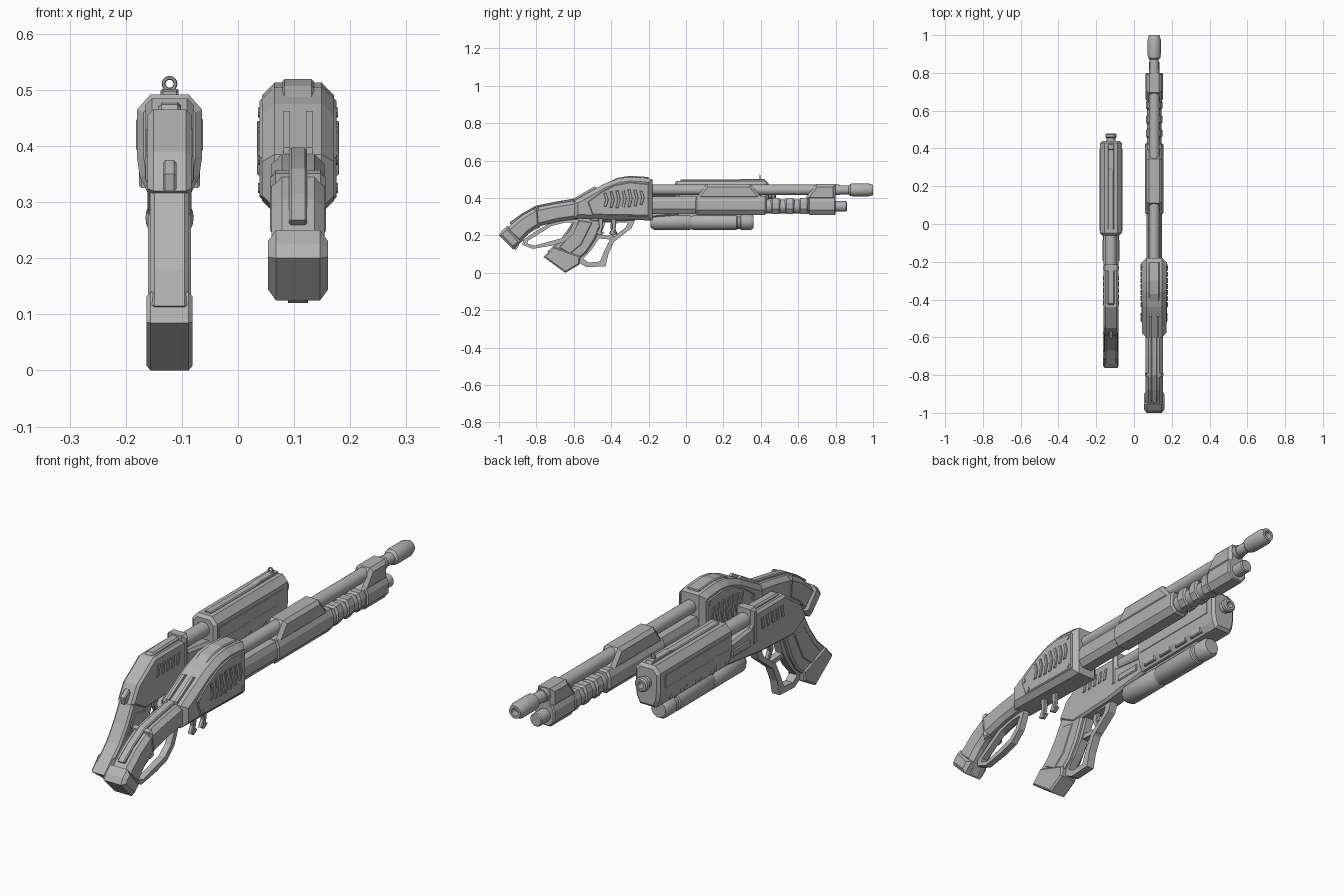
import bpy, bmesh, math

if "Cube" in bpy.data.objects:
    bpy.data.objects.remove(bpy.data.objects["Cube"], do_unlink=True)

grey = bpy.data.materials.new("plain_grey")
grey.use_nodes = True
grey.diffuse_color = (0.45, 0.45, 0.45, 1)
grey.node_tree.nodes["Principled BSDF"].inputs["Base Color"].default_value = grey.diffuse_color

LONG, SHORT = 0.107, -0.122     # centre lines of the long gun and the pistol


def finish(name, bm, smooth=False):
    bmesh.ops.recalc_face_normals(bm, faces=bm.faces)
    mesh = bpy.data.meshes.new(name)
    bm.to_mesh(mesh)
    bm.free()
    mesh.materials.append(grey)
    ob = bpy.data.objects.new(name, mesh)
    bpy.context.collection.objects.link(ob)
    if smooth:
        bpy.ops.object.select_all(action='DESELECT')
        ob.select_set(True)
        bpy.context.view_layer.objects.active = ob
        bpy.ops.object.shade_smooth_by_angle(angle=math.radians(35))
    return ob


def plate(name, pts, x, half, bevel=0.0):
    """Side profile (y, z) extruded across x, with chamfered rims."""
    bm = bmesh.new()
    a = [bm.verts.new((x - half, y, z)) for y, z in pts]
    b = [bm.verts.new((x + half, y, z)) for y, z in pts]
    caps = [bm.faces.new(a), bm.faces.new(b[::-1])]
    n = len(pts)
    for i in range(n):
        j = (i + 1) % n
        bm.faces.new((a[i], b[i], b[j], a[j]))
    bmesh.ops.recalc_face_normals(bm, faces=bm.faces)
    if bevel:
        rim = [e for f in caps for e in f.edges]
        bmesh.ops.bevel(bm, geom=rim, offset=bevel, segments=1, affect='EDGES', clamp_overlap=True)
    return finish(name, bm)


def bar(name, section, x, y0, y1, bevel=0.0):
    """Half cross-section (dx, z), mirrored and extruded along y."""
    pts = section + [(-dx, z) for dx, z in section[::-1]]
    bm = bmesh.new()
    a = [bm.verts.new((x + dx, y0, z)) for dx, z in pts]
    b = [bm.verts.new((x + dx, y1, z)) for dx, z in pts]
    caps = [bm.faces.new(a), bm.faces.new(b[::-1])]
    n = len(pts)
    for i in range(n):
        j = (i + 1) % n
        bm.faces.new((a[i], b[i], b[j], a[j]))
    bmesh.ops.recalc_face_normals(bm, faces=bm.faces)
    if bevel:
        rim = [e for f in caps for e in f.edges]
        bmesh.ops.bevel(bm, geom=rim, offset=bevel, segments=1, affect='EDGES', clamp_overlap=True)
    return finish(name, bm)


def loop(name, outer, inner, x, half):
    """Flat closed hoop between two matching outlines."""
    bm = bmesh.new()
    rows = [[bm.verts.new((x + s * half, y, z)) for y, z in pts]
            for s, pts in ((-1, outer), (1, outer), (1, inner), (-1, inner))]
    n = len(outer)
    for r in range(4):
        p, q = rows[r], rows[(r + 1) % 4]
        for i in range(n):
            j = (i + 1) % n
            bm.faces.new((p[i], p[j], q[j], q[i]))
    return finish(name, bm)


def lathe(name, x, z, profile, sides=24):
    """Round part along y from (y, radius) pairs."""
    bm = bmesh.new()
    rings = [[bm.verts.new((x + r * math.cos(k * math.tau / sides), y,
                            z + r * math.sin(k * math.tau / sides))) for k in range(sides)]
             for y, r in profile]
    for p, q in zip(rings, rings[1:]):
        for i in range(sides):
            j = (i + 1) % sides
            bm.faces.new((p[i], p[j], q[j], q[i]))
    bm.faces.new(rings[0])
    bm.faces.new(rings[-1])
    return finish(name, bm, True)


def box(y0, y1, z0, z1):
    return [(y0, z0), (y1, z0), (y1, z1), (y0, z1)]


def bolt(name, y, z, x, half, r):
    pts = [(y + r * math.cos(k * math.tau / 8), z + r * math.sin(k * math.tau / 8)) for k in range(8)]
    plate(name, pts, x, half)


# ---- long gun: receiver with side panels, grille ribs and bolts
plate("receiver", [(-.6, .29), (-.18, .28), (-.18, .5), (-.22, .508), (-.3, .513), (-.36, .505),
                   (-.44, .475), (-.52, .43), (-.6, .385)], LONG, .064, .022)
plate("receiver_panel", [(-.5, .31), (-.2, .305), (-.2, .475), (-.3, .485), (-.38, .47),
                         (-.45, .435), (-.525, .38)], LONG, .0685, .004)
for i in range(7):
    y = -.44 + i * .032
    h = .036 + .012 * math.sin(i * math.pi / 6)
    c = .39 + .002 * i
    plate("grille_rib", [(y, c - h), (y + .014, c - h), (y + .026, c), (y + .014, c + h),
                         (y, c + h), (y + .01, c)], LONG, .073, .002)
for y, z in ((-.505, .375), (-.22, .325), (-.22, .46), (-.48, .325)):
    bolt("panel_bolt", y, z, LONG, .0715, .009)
plate("receiver_top_rail", [(-.44, .47), (-.3, .508), (-.2, .5), (-.2, .512), (-.3, .519),
                            (-.37, .507)], LONG, .028, .004)
for s in (-1, 1):
    plate("rear_notch_rib", [(-.6, .38), (-.47, .45), (-.49, .462), (-.6, .397)],
          LONG + s * .02, .006)

# stock, spine and butt
plate("stock", [(-.57, .29), (-.68, .275), (-.78, .25), (-.84, .21), (-.89, .155), (-.97, .23),
                (-.88, .305), (-.8, .35), (-.7, .37), (-.57, .39)], LONG, .047, .018)
plate("stock_spine", [(-.6, .38), (-.7, .36), (-.8, .34), (-.93, .255), (-.945, .268),
                      (-.88, .315), (-.8, .36), (-.7, .38), (-.6, .397)], LONG, .016, .004)
plate("stock_band", [(-.8, .235), (-.78, .243), (-.79, .357), (-.81, .351)], LONG, .05, .014)
plate("butt_cap", [(-.88, .165), (-.925, .125), (-1, .2), (-.985, .225), (-.955, .25)],
      LONG, .0535, .014)
plate("butt_foot", [(-.93, .135), (-.91, .12), (-.89, .15)], LONG, .018)

# lever loop with finger waves, and the two hooks ahead of it
loop("lever_loop",
     [(-.57, .285), (-.6, .21), (-.65, .165), (-.72, .145), (-.82, .128), (-.875, .15),
      (-.87, .175), (-.8, .225), (-.72, .27), (-.65, .285)],
     [(-.6, .27), (-.625, .22), (-.665, .185), (-.72, .17), (-.81, .145), (-.85, .157),
      (-.845, .172), (-.79, .205), (-.72, .25), (-.65, .268)], LONG, .014)
for y in (-.47, -.4):
    plate("trigger_hook", [(y, .29), (y + .005, .24), (y - .012, .21), (y + .01, .198),
                           (y + .035, .215), (y + .018, .216), (y + .027, .25), (y + .025, .29)],
          LONG, .009, .003)

# barrel, muzzle and magazine tube
lathe("barrel", LONG, .443, [(-.2, .028), (.82, .028)])
lathe("muzzle", LONG, .443, [(.78, .024), (.87, .024), (.88, .033), (.9, .035), (.975, .035),
                             (1, .027), (1, .016), (.97, .016)])
lathe("magazine_tube", LONG, .355, [(-.2, .038), (.79, .038), (.79, .028), (.855, .028), (.86, .024)])


# fore-end sections, grip rings and raised clamps
def fore(w, low, high):
    return [(w * .55, low), (w, low + .027), (w, high - .025), (w * .75, high)]


bar("fore_end_rear", fore(.042, .315, .408), LONG, -.19, .06)
bar("fore_end_middle", fore(.048, .31, .41), LONG, .05, .43, .008)
for i in range(3):
    y = .455 + i * .075
    bar("grip_ring", fore(.043, .315, .4), LONG, y, y + .05, .008)
bar("fore_end_front", fore(.046, .31, .405), LONG, .655, .8, .005)
plate("barrel_clamp", [(.05, .395), (.41, .395), (.345, .474), (.11, .474)], LONG, .042, .014)
plate("front_clamp", [(.63, .39), (.8, .39), (.8, .474), (.695, .474)], LONG, .04, .014)

# ---- pistol: barrel shroud with panels and vents
shroud = [(.038, .315), (.053, .345), (.058, .38), (.058, .465), (.034, .492)]
bar("shroud", shroud, SHORT, -.06, .44, .012)
plate("shroud_panel", box(-.04, .4, .39, .45), SHORT, .06, .004)
for i in range(4):
    plate("shroud_vent", box(i * .1 - .02, i * .1 + .05, .325, .36), SHORT, .054, .004)
plate("shroud_top_strip", box(-.03, .3, .485, .498), SHORT, .016, .004)
lathe("pistol_muzzle", SHORT, .42, [(.42, .024), (.455, .024), (.46, .03), (.475, .03),
                                    (.48, .024), (.48, .014), (.45, .014)])
lathe("pistol_barrel", SHORT, .435, [(-.25, .03), (-.05, .03)])

# ring sight
plate("sight_base", [(.24, .49), (.43, .485), (.42, .502), (.3, .502)], SHORT, .016, .003)
bpy.ops.mesh.primitive_torus_add(location=(SHORT, .395, .511), rotation=(math.pi / 2, 0, 0),
                                 major_radius=.0105, minor_radius=.0035,
                                 major_segments=16, minor_segments=6)
ring = bpy.context.object
ring.name = "sight_ring"
ring.data.materials.append(grey)

# tube under the barrel
lathe("under_tube", SHORT, .272, [(-.19, .03), (-.17, .043), (.02, .043), (.025, .04), (.035, .04),
                                  (.04, .043), (.27, .043), (.275, .038), (.29, .038),
                                  (.295, .043), (.345, .043), (.36, .034)])
plate("tube_mount", box(-.16, .3, .29, .33), SHORT, .026)

# frame, slide and rear sight
plate("frame", [(-.04, .31), (-.04, .39), (-.21, .41), (-.23, .465), (-.44, .465), (-.55, .39),
                (-.59, .32), (-.5, .27), (-.28, .28)], SHORT, .039, .01)
plate("slide_collar", box(-.25, -.215, .33, .485), SHORT, .043, .012)
plate("slide_ridge", [(-.45, .44), (-.24, .44), (-.24, .478), (-.42, .474)], SHORT, .02, .006)
for i in range(5):
    y = -.43 + i * .033
    plate("slide_serration", [(y, .38), (y + .016, .38), (y + .024, .43), (y + .008, .43)],
          SHORT, .043, .002)
plate("hammer", [(-.55, .33), (-.6, .32), (-.605, .35), (-.57, .375)], SHORT, .012, .004)
plate("side_lever", box(-.2, -.08, .335, .365), SHORT, .044, .004)

# grip, butt and inlay
plate("grip", [(-.43, .31), (-.5, .38), (-.56, .36), (-.62, .25), (-.67, .18), (-.74, .115),
               (-.6, .05), (-.53, .11), (-.485, .18), (-.46, .24)], SHORT, .035, .008)
plate("grip_inlay", [(-.5, .27), (-.57, .28), (-.63, .19), (-.68, .135), (-.62, .1),
                     (-.56, .15)], SHORT, .038, .004)
plate("grip_butt", [(-.71, .14), (-.762, .085), (-.645, 0), (-.57, .045), (-.565, .09)],
      SHORT, .041, .007)

# trigger guard and triggers
loop("trigger_guard",
     [(-.27, .29), (-.29, .24), (-.385, .165), (-.415, .1), (-.43, .035), (-.53, .03),
      (-.585, .06), (-.52, .13), (-.48, .2), (-.45, .29)],
     [(-.31, .27), (-.325, .24), (-.405, .18), (-.44, .11), (-.46, .06), (-.52, .055),
      (-.55, .075), (-.5, .13), (-.455, .2), (-.43, .27)], SHORT, .018)
plate("guard_crossbar", [(-.48, .185), (-.37, .175), (-.36, .195), (-.47, .205)], SHORT, .014)
plate("pistol_trigger", [(-.4, .285), (-.405, .24), (-.385, .205), (-.365, .205), (-.38, .24),
                         (-.365, .285)], SHORT, .009, .003)
